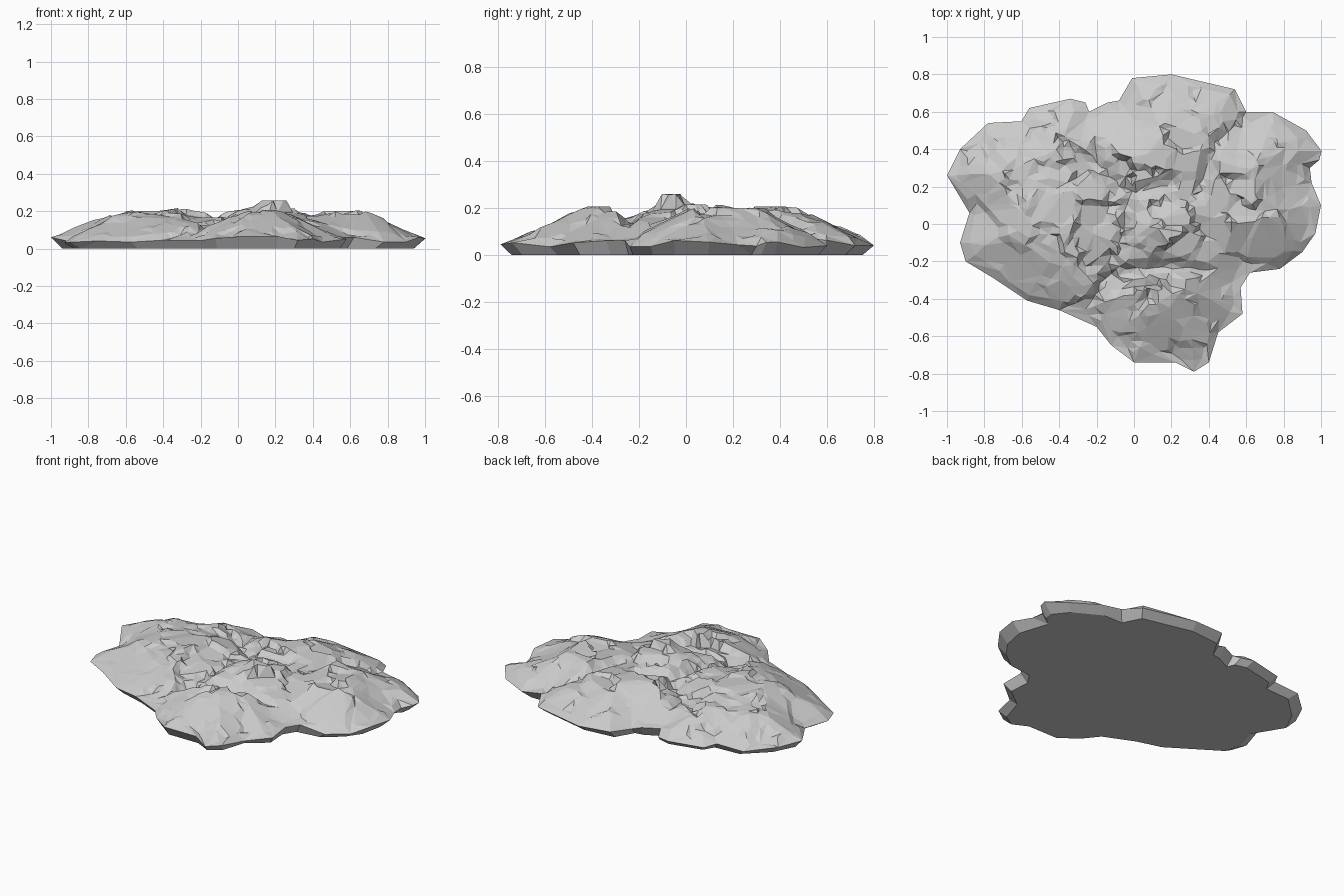
import bpy
import bmesh
import random
from mathutils import Vector, geometry

random.seed(7)
cube = bpy.data.objects.get("Cube")
if cube:
    bpy.data.objects.remove(cube, do_unlink=True)

# Plan outline of the slab
OUTLINE = [Vector(p) for p in (
    (1, .1), (.97, -.05), (.9, -.15), (.78, -.24), (.62, -.26), (.57, -.34),
    (.58, -.48), (.45, -.58), (.4, -.74), (.32, -.79), (.22, -.74), (0, -.74),
    (-.12, -.65), (-.2, -.55), (-.4, -.46), (-.57, -.41), (-.75, -.29),
    (-.9, -.2), (-.93, -.1), (-.88, .06), (-1, .26), (-.93, .4), (-.78, .54),
    (-.6, .55), (-.56, .62), (-.34, .67), (-.26, .65), (-.24, .6), (-.14, .65),
    (-.08, .66), (-.01, .78), (.2, .8), (.54, .72), (.6, .6), (.74, .6),
    (.92, .5), (1, .4), (.99, .34), (.94, .3), (.95, .22))]
OUTLINE.reverse()

# Mounds: x, y, radius, height
MOUNDS = [
    (.17, -.04, .15, .258), (.17, 0, .36, .215), (-.42, .06, .42, .2),
    (.25, -.42, .36, .205), (.14, .38, .36, .205), (.62, .3, .36, .2),
    (-.72, .34, .32, .165), (.55, 0, .36, .185), (-.3, .42, .3, .165)]

# Deep cracks between the mounds
CRACKS = [[Vector(p) for p in path] for path in (
    ((-.52, .56), (-.25, .34), (-.02, .17), (.2, .22)),
    ((-.26, -.46), (-.12, -.26), (.2, -.22), (.58, -.3)),
    ((-.12, -.26), (-.04, -.05), (-.02, .17)),
    ((-.24, .6), (-.2, .35)),
    ((.58, .6), (.4, .35), (.36, .16)))]

FLOOR = 0.125
RIM_HEIGHT = 0.05
UNDERCUT = 0.94
SPACING = 0.028


def segment_distance(p, a, b):
    near, t = geometry.intersect_point_line(p, a, b)
    near = a.lerp(b, min(max(t, 0), 1))
    return (p - near).length


def edge_distance(p):
    return min(segment_distance(p, a, b)
               for a, b in zip(OUTLINE, OUTLINE[1:] + OUTLINE[:1]))


def crack_distance(p):
    return min(segment_distance(p, a, b)
               for path in CRACKS for a, b in zip(path, path[1:]))


def mound_height(p):
    height = FLOOR
    for x, y, radius, top in MOUNDS:
        fall = ((p - Vector((x, y))).length / radius) ** 2
        height = max(height, FLOOR + (top - FLOOR) * (1 - fall))
    return height


def mound_slope(p):
    step = 0.03
    dx, dy = Vector((step, 0)), Vector((0, step))
    return Vector((mound_height(p + dx) - mound_height(p - dx),
                   mound_height(p + dy) - mound_height(p - dy))) / (2 * step)


# Broken plates: each has a centre, a level and a tilt
plates = []
for x, y, radius, top in MOUNDS:
    plates.append((Vector((x, y)), top, Vector((0, 0))))
for _ in range(170):
    centre = Vector((random.uniform(-1, 1), random.uniform(-.8, .8)))
    tilt = Vector((random.gauss(0, .11), random.gauss(0, .11)))
    level = mound_height(centre) + random.uniform(-.018, .014)
    plates.append((centre, level, mound_slope(centre) * .6 + tilt))


def surface_height(p, margin):
    centre, level, tilt = min(plates, key=lambda s: (s[0] - p).length_squared)
    offset = p - centre
    height = level + tilt.dot(offset)
    height -= .04 * max(0, 1 - crack_distance(p) / .05)
    # Chipped shoulder dropping to the rim, following each plate's level
    shoulder = RIM_HEIGHT + margin * .5 + (level - mound_height(centre)) * .8
    return min(max(min(height, shoulder), .035), .262)


# Scatter points across the plan and triangulate inside the outline
points = list(OUTLINE)
columns, rows = int(2 / SPACING), int(1.6 / SPACING)
for i in range(columns):
    for j in range(rows):
        jitter = Vector((random.uniform(-.4, .4), random.uniform(-.4, .4)))
        p = Vector((i - columns / 2, j - rows / 2)) + jitter
        p *= SPACING
        if edge_distance(p) > SPACING:
            points.append(p)
count = len(OUTLINE)
flat, _, triangles, *_ = geometry.delaunay_2d_cdt(
    points, [], [list(range(count))], 1, 1e-5)

# Raise the upper surface
bm = bmesh.new()
verts = []
for p in flat:
    margin = edge_distance(p)
    if margin < 1e-4:
        z = RIM_HEIGHT + random.uniform(-.02, .015)
    else:
        z = surface_height(p, margin)
    verts.append(bm.verts.new((p.x, p.y, z)))
for tri in triangles:
    bm.faces.new([verts[k] for k in tri])
bmesh.ops.delete(bm, geom=[v for v in bm.verts if not v.link_faces],
                 context='VERTS')

# Undercut side wall and flat underside
rim = [e for e in bm.edges if e.is_boundary]
wall = bmesh.ops.extrude_edge_only(bm, edges=rim)["geom"]
for v in wall:
    if isinstance(v, bmesh.types.BMVert):
        v.co = (v.co.x * UNDERCUT, v.co.y * UNDERCUT, 0)
base_edges = [e for e in wall if isinstance(e, bmesh.types.BMEdge)
              and e.is_boundary]
base = bmesh.ops.edgeloop_fill(bm, edges=base_edges)["faces"]
bmesh.ops.triangulate(bm, faces=base)
bmesh.ops.recalc_face_normals(bm, faces=bm.faces)

mesh = bpy.data.meshes.new("rock_slab")
bm.to_mesh(mesh)
bm.free()
rock = bpy.data.objects.new("rock_slab", mesh)
bpy.context.collection.objects.link(rock)

# Collapse to large irregular facets
facets = rock.modifiers.new("facets", 'DECIMATE')
facets.ratio = 0.32
